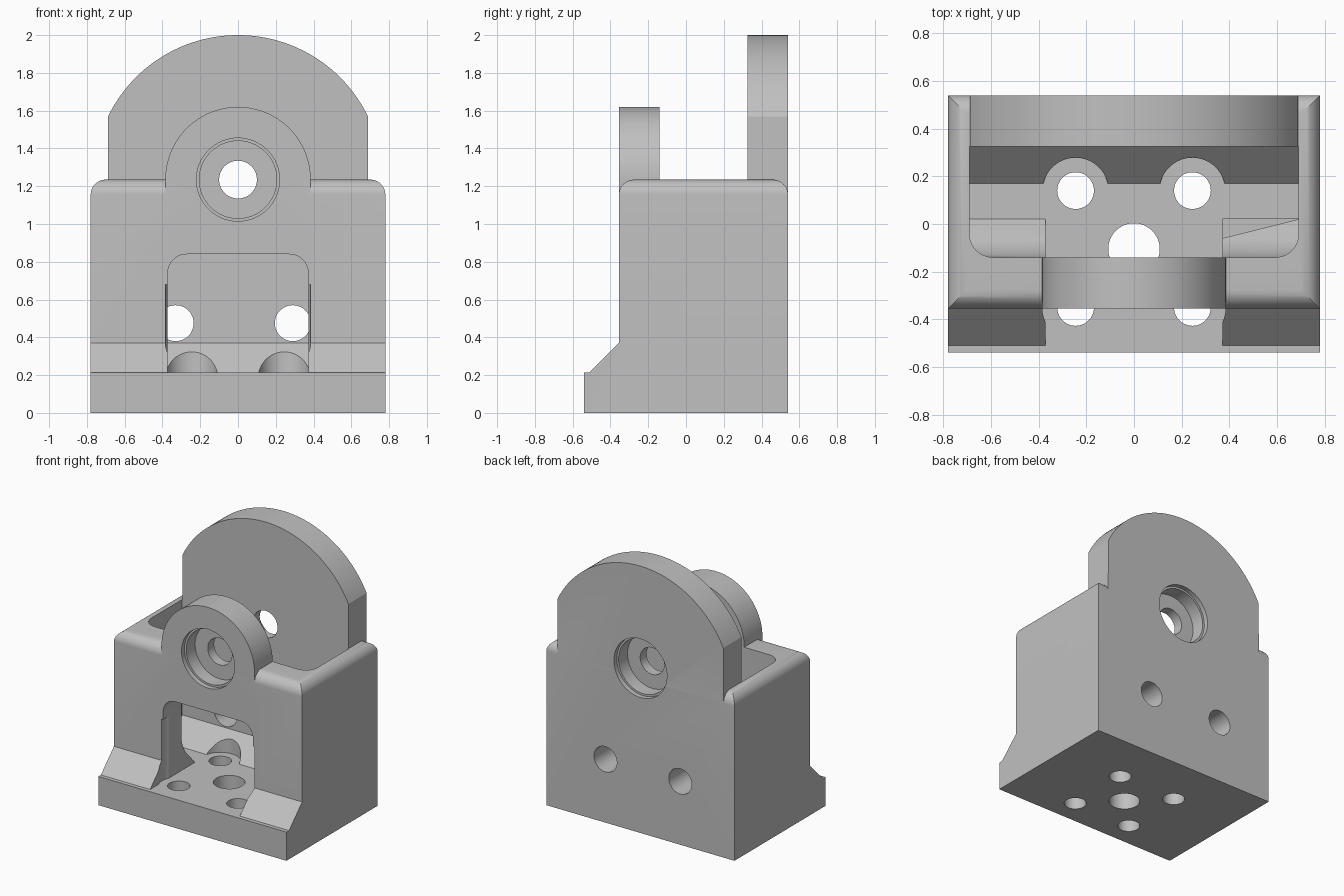
import bpy, bmesh, math
from mathutils import Vector

if "Cube" in bpy.data.objects:
    bpy.data.objects.remove(bpy.data.objects["Cube"], do_unlink=True)

FLOOR, TOP = 0.215, 1.235
FRONT, BACK = -0.355, 0.54
WALL_IN, PLATE_IN = -0.14, 0.325
AXES = {"x": lambda a, b, t: (t, a, b),
        "y": lambda a, b, t: (a, t, b),
        "z": lambda a, b, t: (a, b, t)}


def prism(name, pts, axis, lo, hi, rounded=None, radius=0.1):
    """Extrude a 2D outline along an axis; round the edges picked by a rule."""
    place = AXES[axis]
    bm = bmesh.new()
    face = bm.faces.new([bm.verts.new(place(a, b, lo)) for a, b in pts])
    new = bmesh.ops.extrude_face_region(bm, geom=[face])["geom"]
    shift = Vector(place(0, 0, hi - lo))
    bmesh.ops.translate(bm, vec=shift, verts=[g for g in new if isinstance(g, bmesh.types.BMVert)])
    if rounded:
        edges = [e for e in bm.edges if all(rounded(v.co) for v in e.verts)]
        bmesh.ops.bevel(bm, geom=edges, offset=radius, segments=10, profile=0.5, affect="EDGES")
    bmesh.ops.recalc_face_normals(bm, faces=bm.faces)
    mesh = bpy.data.meshes.new(name)
    bm.to_mesh(mesh)
    bm.free()
    obj = bpy.data.objects.new(name, mesh)
    bpy.context.collection.objects.link(obj)
    return obj


def arc(cx, cy, r, start, end, n):
    return [(cx + r * math.cos(start + (end - start) * i / n),
             cy + r * math.sin(start + (end - start) * i / n)) for i in range(n + 1)]


def rod(name, a, b, r, axis, lo, hi):
    return prism(name, arc(a, b, r, 0, math.tau, 64)[:-1], axis, lo, hi)


def combine(target, tool, operation="DIFFERENCE"):
    mod = target.modifiers.new(tool.name, "BOOLEAN")
    mod.operation, mod.solver, mod.object = operation, "EXACT", tool
    bpy.context.view_layer.objects.active = target
    bpy.ops.object.modifier_apply(modifier=mod.name)
    bpy.data.objects.remove(tool, do_unlink=True)


# Housing block with front foot, sloped toe and rounded shoulders
side = [(-BACK, 0), (BACK, 0), (BACK, TOP), (FRONT, TOP),
        (FRONT, 0.37), (-0.51, FLOOR), (-BACK, FLOOR)]
body = prism("bearing_housing", side, "x", -0.78, 0.78,
             lambda c: c.z > TOP - 0.01 and abs(c.x) > 0.77, 0.08)
# the rule above also picks no cross edges, as those span both sides only at the ends
# Round-topped back plate and front boss
half = math.asin((1.57 - TOP) / 0.765)
plate = [(-0.69, 1.0), (0.69, 1.0)] + arc(0, TOP, 0.765, half, math.pi - half, 64)
boss = [(-0.385, 1.0), (0.385, 1.0)] + arc(0, TOP, 0.385, 0, math.pi, 48)
combine(body, prism("back_plate", plate, "y", PLATE_IN, BACK), "UNION")
combine(body, prism("front_boss", boss, "y", FRONT, WALL_IN), "UNION")

# Inner pocket with sloped floor edges
pocket = [(WALL_IN, 1.5), (WALL_IN, 0.37), (0.02, FLOOR),
          (0.17, FLOOR), (PLATE_IN, 0.37), (PLATE_IN, 1.5)]
combine(body, prism("pocket", pocket, "x", -0.69, 0.69,
                    lambda c: abs(c.y - WALL_IN) < 0.001))

# Front window
window = [(-0.372, FLOOR), (0.372, FLOOR), (0.372, 0.84), (-0.372, 0.84)]
combine(body, prism("window", window, "y", -0.7, 0.1, lambda c: c.z > 0.83))

# Floor bolt holes with clearance for the bolt heads
for x in (-0.245, 0.245):
    for y, r, top in ((-0.35, 0.14, 0.68), (0.14, 0.138, 0.5)):
        combine(body, rod("head_clearance", x, y, r, "z", FLOOR, top))
        combine(body, rod("bolt_hole", x, y, 0.077, "z", -0.1, 0.3))
combine(body, rod("centre_hole", 0, -0.105, 0.108, "z", -0.1, 0.3))

# Back wall holes
for x in (-0.33, 0.29):
    combine(body, rod("back_hole", x, 0.475, 0.095, "y", 0.1, 0.7))

# Stepped bearing seats on both faces and the shaft bore
for r, depth in ((0.22, 0.035), (0.205, 0.14)):
    combine(body, rod("front_seat", 0, TOP, r, "y", FRONT - 0.1, FRONT + depth))
    combine(body, rod("back_seat", 0, TOP, r, "y", BACK - depth, BACK + 0.1))
combine(body, rod("shaft_bore", 0, TOP, 0.1, "y", -0.7, 0.7))

# Single grey material
grey = bpy.data.materials.new("grey")
grey.use_nodes = True
colour = (0.53, 0.53, 0.53, 1)
grey.diffuse_color = colour
grey.node_tree.nodes["Principled BSDF"].inputs["Base Color"].default_value = colour
body.data.materials.clear()
body.data.materials.append(grey)

bpy.ops.object.select_all(action="DESELECT")
body.select_set(True)
bpy.context.view_layer.objects.active = body
bpy.ops.object.shade_smooth_by_angle(angle=math.radians(25))
